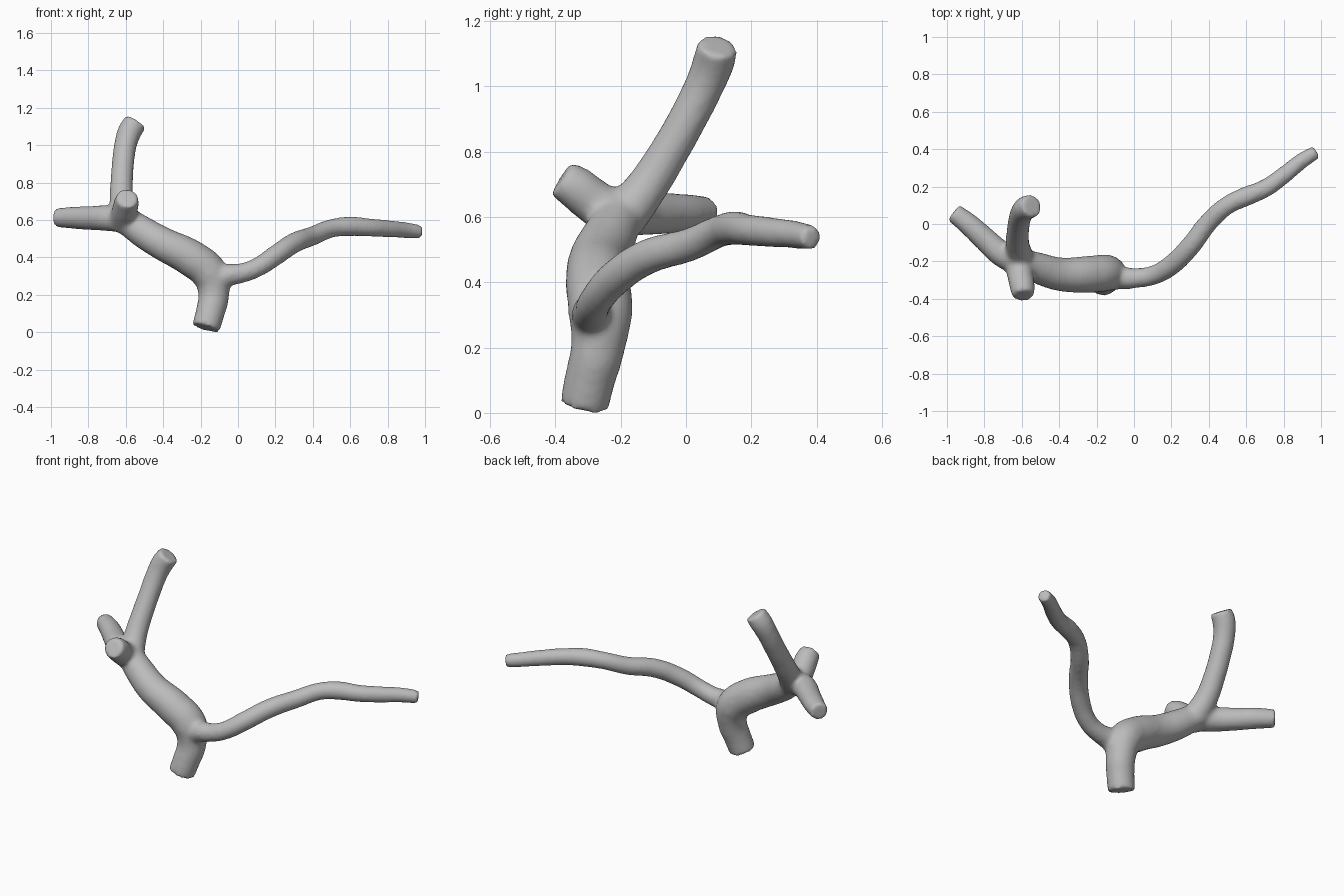
import bpy

if "Cube" in bpy.data.objects:
    bpy.data.objects.remove(bpy.data.objects["Cube"], do_unlink=True)

# Bark colour
bark = bpy.data.materials.new("grey_bark")
bark.use_nodes = True
GREY = (0.5, 0.5, 0.5, 1)
bark.diffuse_color = GREY
shader = bark.node_tree.nodes["Principled BSDF"]
shader.inputs["Base Color"].default_value = GREY
shader.inputs["Roughness"].default_value = 0.8


def limb(name, points):
    """Tapered tube through (x, y, z, radius) points, as a closed mesh."""
    curve = bpy.data.curves.new(name, "CURVE")
    curve.dimensions = "3D"
    curve.bevel_depth = 1
    curve.bevel_resolution = 6
    curve.resolution_u = 8
    curve.use_fill_caps = True
    spline = curve.splines.new("BEZIER")
    spline.bezier_points.add(len(points) - 1)
    for bp, (x, y, z, r) in zip(spline.bezier_points, points):
        bp.co = (x, y, z)
        bp.radius = r
        bp.handle_left_type = bp.handle_right_type = "AUTO"
    obj = bpy.data.objects.new(name, curve)
    bpy.context.collection.objects.link(obj)
    return obj


# Stump rising from the ground and bending into the thick main bough
trunk = limb("trunk", [
    (-.172, -.312, .022, .076), (-.15, -.295, .1, .078), (-.13, -.27, .2, .083),
    (-.15, -.262, .31, .1), (-.25, -.27, .395, .1), (-.4, -.268, .472, .09),
    (-.5, -.24, .53, .085), (-.6, -.205, .6, .075)])

# Long thin bough that wanders out to the side
long_bough = limb("long_bough", [
    (-.12, -.28, .28, .07), (-.05, -.29, .305, .06), (.02, -.288, .316, .053),
    (.1, -.275, .345, .052), (.2, -.22, .41, .055), (.3, -.12, .477, .055),
    (.4, .01, .515, .052), (.5, .1, .555, .05), (.6, .148, .566, .053),
    (.7, .19, .56, .049), (.8, .26, .553, .047), (.9, .34, .545, .043),
    (.975, .386, .536, .038)])

# Three cut branches at the fork
side_branch = limb("side_branch", [
    (-.58, -.22, .6, .07), (-.7, -.165, .61, .07), (-.8, -.078, .61, .064),
    (-.88, -.005, .612, .06), (-.965, .062, .612, .052)])
upright_branch = limb("upright_branch", [
    (-.6, -.2, .59, .075), (-.622, -.115, .7, .065), (-.622, -.052, .8, .061),
    (-.615, .005, .9, .06), (-.602, .055, 1, .061), (-.578, .085, 1.075, .065),
    (-.545, .097, 1.125, .063)])
front_stub = limb("front_stub", [
    (-.615, -.19, .59, .08), (-.607, -.28, .645, .07), (-.597, -.335, .688, .068),
    (-.592, -.383, .718, .06)])

# Merge the limbs into one continuous skin
limbs = [trunk, long_bough, side_branch, upright_branch, front_stub]
bpy.ops.object.select_all(action="DESELECT")
for obj in limbs:
    obj.select_set(True)
bpy.context.view_layer.objects.active = trunk
bpy.ops.object.convert(target="MESH")
bpy.ops.object.join()
branch = bpy.context.view_layer.objects.active
branch.name = "forked_branch"

remesh = branch.modifiers.new("skin", "REMESH")
remesh.mode = "VOXEL"
remesh.voxel_size = 0.012
soften = branch.modifiers.new("soften", "SMOOTH")
soften.factor = 0.5
soften.iterations = 10
for mod in (remesh, soften):
    bpy.ops.object.modifier_apply(modifier=mod.name)

branch.data.materials.clear()
branch.data.materials.append(bark)
bpy.ops.object.shade_smooth()
